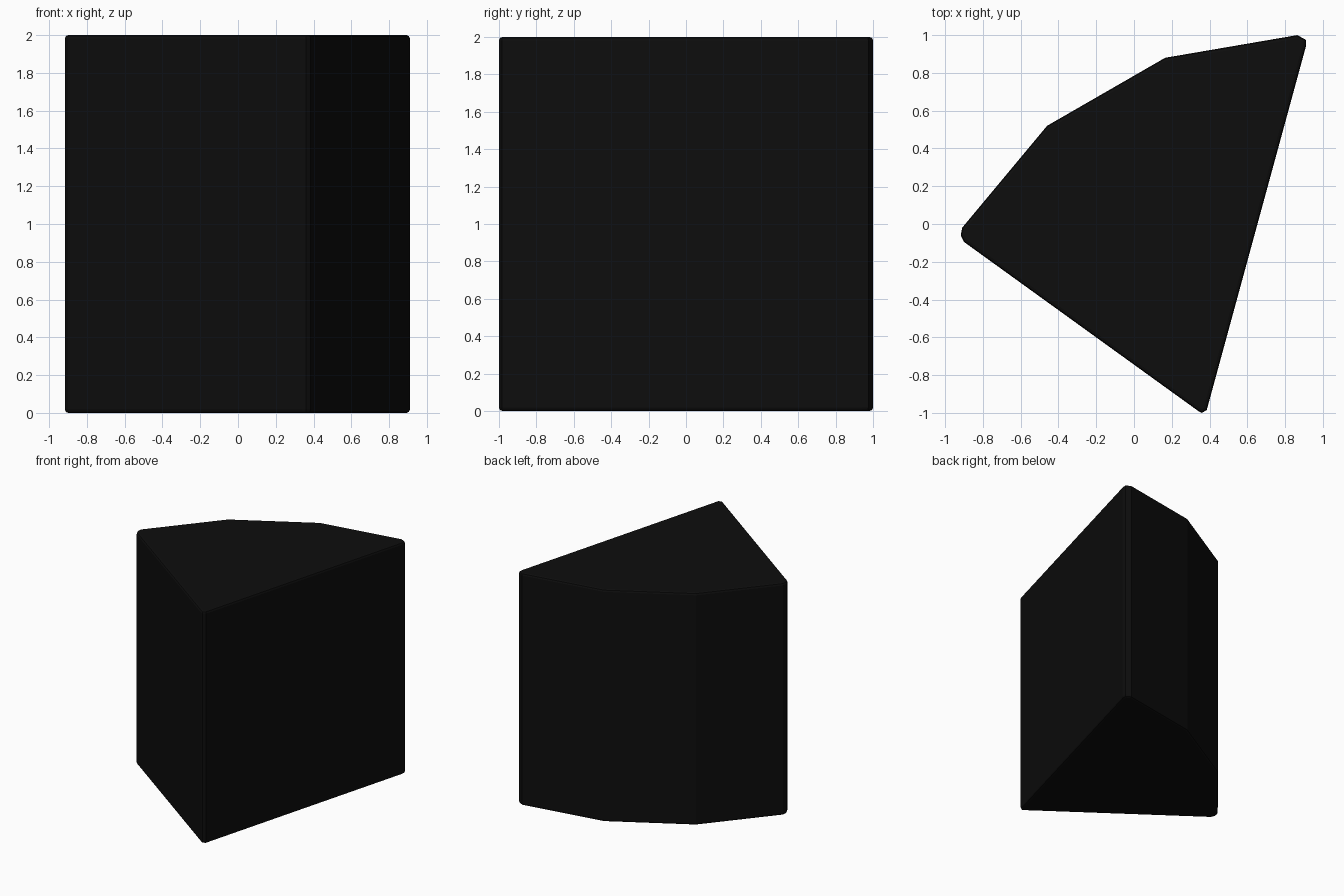
import bpy, bmesh

if "Cube" in bpy.data.objects:
    bpy.data.objects.remove(bpy.data.objects["Cube"])

# Wedge outline seen from above (counter-clockwise, blunted sharp corners)
outline = [
    (0.34, -0.99), (0.36, -1.0), (0.385, -0.985),    # front tip
    (0.91, 0.94), (0.91, 0.975), (0.865, 1.0),       # back right tip
    (0.165, 0.88), (-0.46, 0.52),                    # faceted curved back
    (-0.91, -0.02), (-0.917, -0.06), (-0.90, -0.095) # left tip
]
HEIGHT = 2.0

# Prism body
bm = bmesh.new()
base = bm.faces.new([bm.verts.new((x, y, 0)) for x, y in outline])
top = bmesh.ops.extrude_face_region(bm, geom=[base], use_keep_orig=True)
bmesh.ops.translate(bm, vec=(0, 0, HEIGHT),
                    verts=[g for g in top["geom"] if isinstance(g, bmesh.types.BMVert)])
bmesh.ops.recalc_face_normals(bm, faces=bm.faces)

# Small chamfer around the top and bottom rims
rims = [e for e in bm.edges if abs(e.verts[0].co.z - e.verts[1].co.z) < 1e-4]
bmesh.ops.bevel(bm, geom=rims, offset=0.018, segments=2, profile=0.5,
                affect='EDGES', clamp_overlap=True)
bmesh.ops.recalc_face_normals(bm, faces=bm.faces)

mesh = bpy.data.meshes.new("wedge_block")
bm.to_mesh(mesh)
bm.free()
block = bpy.data.objects.new("wedge_block", mesh)
bpy.context.collection.objects.link(block)

# Black finish
black = bpy.data.materials.new("black")
black.diffuse_color = (0.004, 0.004, 0.004, 1)
black.use_nodes = True
black.node_tree.nodes["Principled BSDF"].inputs["Base Color"].default_value = black.diffuse_color
mesh.materials.append(black)
